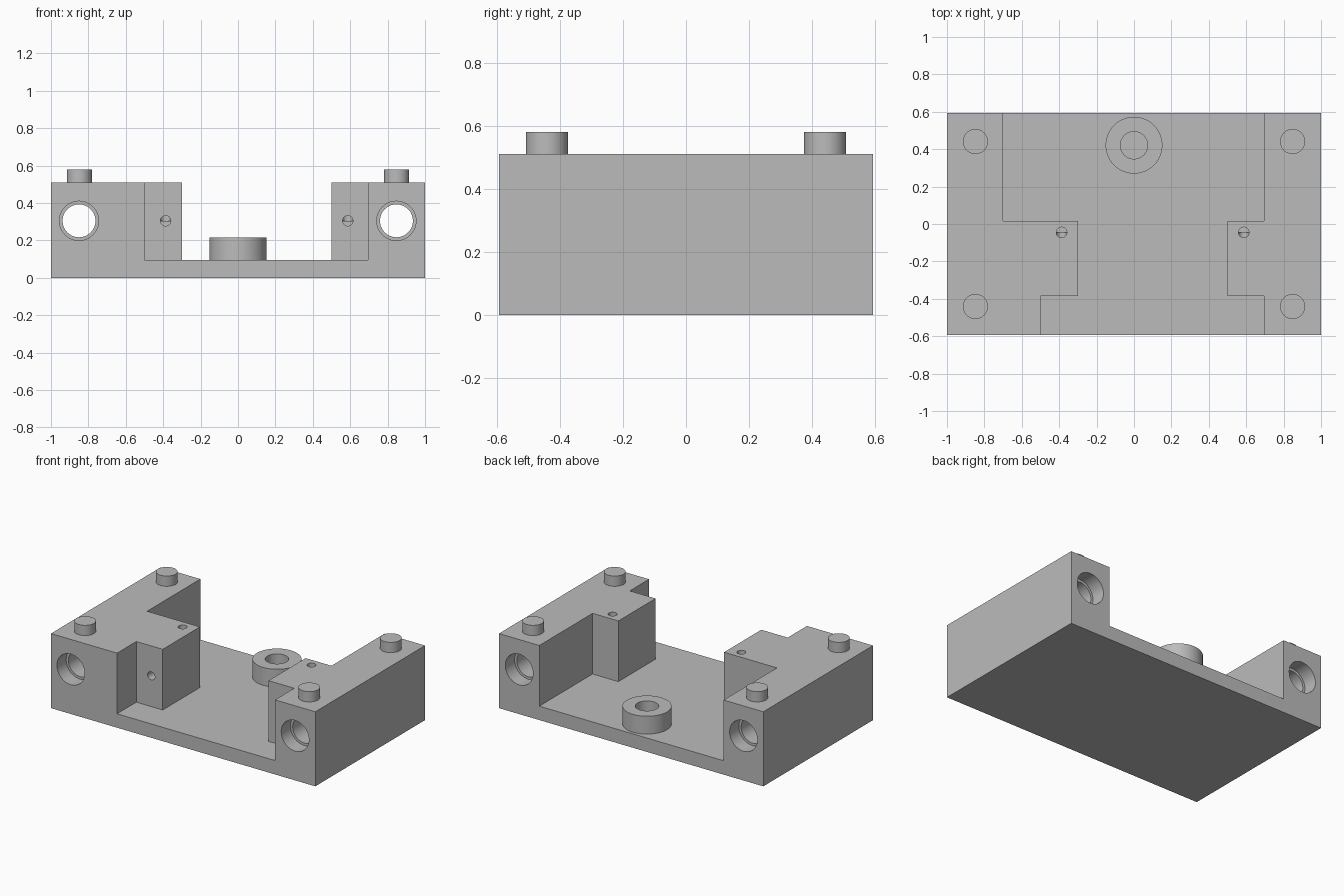
import bpy
import bmesh
from math import radians
from mathutils import Vector

default = bpy.data.objects.get("Cube")
if default:
    bpy.data.objects.remove(default, do_unlink=True)

HALF_Y, FLOOR, TOP = 0.593, 0.095, 0.51
BORE_Z = 0.305

grey = bpy.data.materials.new("plain grey")
grey.use_nodes = True
grey.diffuse_color = (0.5, 0.5, 0.5, 1)
grey.node_tree.nodes["Principled BSDF"].inputs["Base Color"].default_value = (0.5, 0.5, 0.5, 1)


def prism(name, outline, z0, z1):
    """Extrude a flat outline from z0 up to z1."""
    bm = bmesh.new()
    face = bm.faces.new([bm.verts.new((x, y, z0)) for x, y in outline])
    top = bmesh.ops.extrude_face_region(bm, geom=[face])["geom"]
    bmesh.ops.translate(bm, vec=(0, 0, z1 - z0),
                        verts=[g for g in top if isinstance(g, bmesh.types.BMVert)])
    bmesh.ops.recalc_face_normals(bm, faces=bm.faces)
    mesh = bpy.data.meshes.new(name)
    bm.to_mesh(mesh)
    bm.free()
    obj = bpy.data.objects.new(name, mesh)
    bpy.context.collection.objects.link(obj)
    mesh.materials.append(grey)
    return obj


def rod(name, radius, start, end):
    """Cylinder between two points."""
    a, b = Vector(start), Vector(end)
    bpy.ops.mesh.primitive_cylinder_add(
        vertices=48, radius=radius, depth=(b - a).length, location=(a + b) / 2,
        rotation=(b - a).to_track_quat("Z", "Y").to_euler())
    obj = bpy.context.object
    obj.name = name
    obj.data.materials.append(grey)
    return obj


def activate(obj):
    bpy.ops.object.select_all(action="DESELECT")
    obj.select_set(True)
    bpy.context.view_layer.objects.active = obj


def cut(obj, cutter):
    """Subtract the cutter, then discard it."""
    mod = obj.modifiers.new("cut", "BOOLEAN")
    mod.operation, mod.solver, mod.object = "DIFFERENCE", "EXACT", cutter
    activate(obj)
    bpy.ops.object.modifier_apply(modifier=mod.name)
    bpy.data.objects.remove(cutter, do_unlink=True)


def smooth(obj):
    activate(obj)
    bpy.ops.object.shade_smooth_by_angle(angle=radians(30))


# Solid block with a stepped pocket running front to back
body = prism("body", [(-1, -HALF_Y), (1, -HALF_Y), (1, HALF_Y), (-1, HALF_Y)], 0, TOP)
pocket = [(-0.5, -0.7), (0.695, -0.7), (0.695, -0.385), (0.5, -0.385),
          (0.5, 0.017), (0.695, 0.017), (0.695, 0.7), (-0.7, 0.7),
          (-0.7, 0.017), (-0.3, 0.017), (-0.3, -0.385), (-0.5, -0.385)]
cut(body, prism("pocket_cutter", pocket, FLOOR, 0.7))

# Long bores, counterbored at both ends, in the two side walls
for x in (-0.85, 0.847):
    cut(body, rod("bore_cutter", 0.088, (x, -0.8, BORE_Z), (x, 0.8, BORE_Z)))
    for side in (-1, 1):
        cut(body, rod("counterbore_cutter", 0.105,
                      (x, side * 0.8, BORE_Z), (x, side * (HALF_Y - 0.1), BORE_Z)))

# Small holes that meet inside the two inner tabs
for x in (-0.387, 0.587):
    cut(body, rod("tab_top_cutter", 0.028, (x, -0.045, 0.7), (x, -0.045, BORE_Z)))
    cut(body, rod("tab_front_cutter", 0.0275, (x, -0.5, BORE_Z), (x, -0.045, BORE_Z)))
smooth(body)

# Locating pegs on the four corners
for x, side in ((-0.848, "right"), (0.848, "left")):
    for y, end in ((-0.441, "front"), (0.441, "back")):
        smooth(rod(f"{end}_{side}_peg", 0.067, (x, y, TOP), (x, y, 0.58)))

# Hollow boss on the pocket floor
boss = rod("boss", 0.152, (0, 0.421, FLOOR), (0, 0.421, 0.217))
cut(boss, rod("boss_cutter", 0.073, (0, 0.421, 0), (0, 0.421, 0.4)))
smooth(boss)
